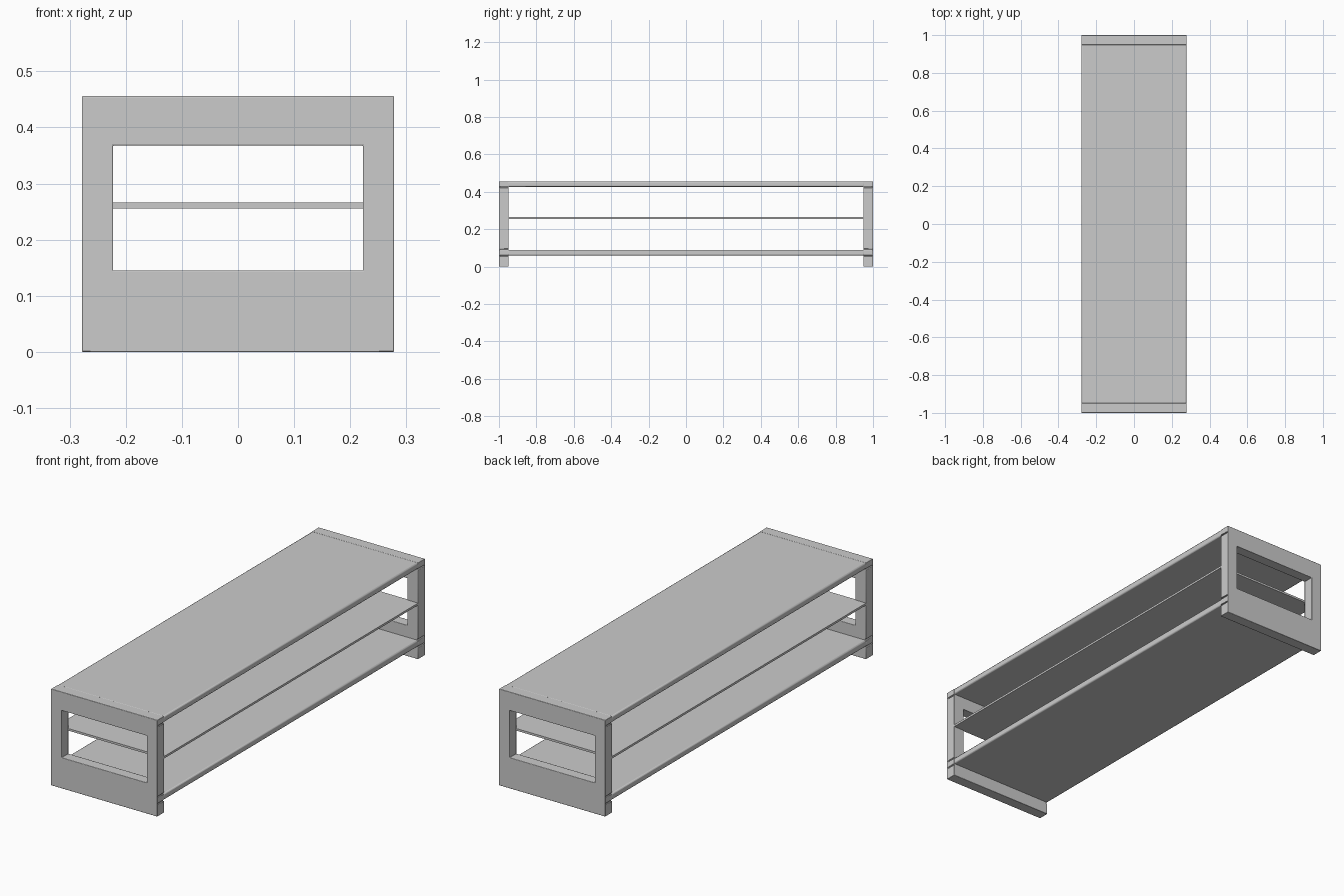
import bpy, math

cube = bpy.data.objects.get("Cube")
if cube:
    bpy.data.objects.remove(cube, do_unlink=True)

grey = bpy.data.materials.new("plain grey")
grey.use_nodes = True
colour = (0.6, 0.6, 0.6, 1)
grey.diffuse_color = colour
grey.node_tree.nodes["Principled BSDF"].inputs["Base Color"].default_value = colour

W, H, T = 0.278, 0.456, 0.052   # half width, height, end panel thickness
INNER = 1 - T


def box(name, x, y, z):
    """Box between the (low, high) limits on each axis."""
    spans = (x, y, z)
    bpy.ops.mesh.primitive_cube_add(size=1, location=[sum(s) / 2 for s in spans])
    ob = bpy.context.object
    ob.name = name
    ob.scale = [s[1] - s[0] for s in spans]
    bpy.ops.object.transform_apply(location=True, rotation=True, scale=True)
    ob.data.materials.append(grey)
    return ob


def cut(ob, name, x, y, z):
    cutter = box(name, x, y, z)
    cutter.hide_render = True
    mod = ob.modifiers.new("cut", "BOOLEAN")
    mod.operation, mod.object, mod.solver = "DIFFERENCE", cutter, "EXACT"
    bpy.context.view_layer.objects.active = ob
    bpy.ops.object.modifier_apply(modifier=mod.name)
    bpy.data.objects.remove(cutter, do_unlink=True)


def soften(ob, width):
    mod = ob.modifiers.new("soft edges", "BEVEL")
    mod.width, mod.segments, mod.limit_method = width, 2, "ANGLE"
    bpy.ops.object.select_all(action="DESELECT")
    ob.select_set(True)
    bpy.context.view_layer.objects.active = ob
    bpy.ops.object.shade_smooth_by_angle(angle=math.radians(40))


# Long boards: top, thin middle shelf and bottom shelf
for name, low, high, bevel in (("top_board", 0.427, H, 0.006),
                               ("middle_shelf", 0.256, 0.266, 0),
                               ("bottom_shelf", 0.06, 0.09, 0.006)):
    board = box(name, (-W, W), (-INNER - 0.005, INNER + 0.005), (low, high))
    if bevel:
        soften(board, bevel)

# End panels with a window and shallow seams on both sides
for name, sign in (("front_panel", -1), ("back_panel", 1)):
    panel = box(name, (-W, W), sorted((sign * INNER, sign)), (0, H))
    cut(panel, "window_cutter", (-0.223, 0.223), (-2, 2), (0.145, 0.368))
    for seam in (0.058, 0.092, 0.425):
        for side in (-1, 1):
            cut(panel, "seam_cutter", sorted((side * (W - 0.006), side * (W + 0.1))),
                sorted((sign * 0.9, sign * 0.994)), (seam - 0.003, seam + 0.003))
    soften(panel, 0.002)
